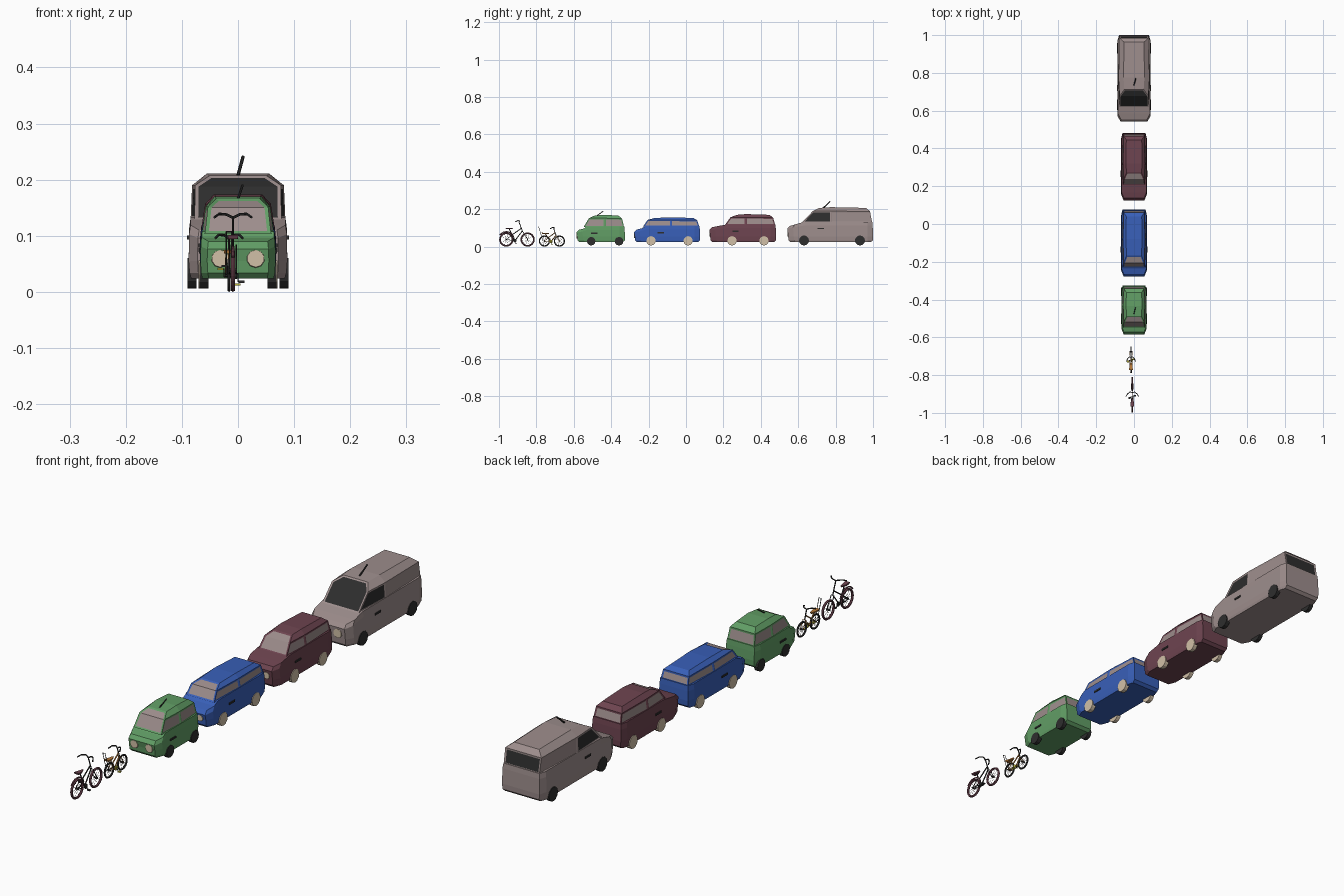
import bpy, bmesh, math
from mathutils import Vector, Matrix

if "Cube" in bpy.data.objects:
    bpy.data.objects.remove(bpy.data.objects["Cube"])


def mat(name, rgb):
    m = bpy.data.materials.new(name)
    m.diffuse_color = (*rgb, 1)
    m.use_nodes = True
    m.node_tree.nodes["Principled BSDF"].inputs["Base Color"].default_value = m.diffuse_color
    return m


GREEN = mat("green paint", (0.12, 0.34, 0.13))
BLUE = mat("blue paint", (0.04, 0.115, 0.48))
MAROON = mat("maroon paint", (0.155, 0.058, 0.08))
MAUVE = mat("mauve grey", (0.34, 0.27, 0.265))
DARK = mat("dark grey", (0.027, 0.027, 0.027))
CREAM = mat("cream", (0.64, 0.53, 0.39))
ORANGE = mat("orange paint", (0.47, 0.19, 0.04))
YELLOW = mat("yellow", (0.55, 0.5, 0.05))


def finish(bm, name, mats):
    me = bpy.data.meshes.new(name)
    bm.to_mesh(me)
    bm.free()
    for m in mats:
        me.materials.append(m)
    ob = bpy.data.objects.new(name, me)
    bpy.context.collection.objects.link(ob)
    return ob


def add_tube(bm, a, b, r, sides=6, r2=None):
    a, b = Vector(a), Vector(b)
    d = b - a
    m = Matrix.Translation((a + b) / 2) @ d.to_track_quat('Z', 'Y').to_matrix().to_4x4()
    bmesh.ops.create_cone(bm, cap_ends=True, segments=sides, radius1=r,
                          radius2=r if r2 is None else r2, depth=d.length, matrix=m)


def tubes(name, paths, r, material, sides=6):
    bm = bmesh.new()
    for p in paths:
        for a, b in zip(p, p[1:]):
            add_tube(bm, a, b, r, sides)
    return finish(bm, name, [material])


def box(name, centre, size, material):
    bm = bmesh.new()
    bmesh.ops.create_cube(bm, size=1, matrix=Matrix.Translation(centre) @ Matrix.Diagonal((*size, 1)))
    return finish(bm, name, [material])


def loft(rings):
    """Stack mirrored rings of (x, y, z) stations running front to back."""
    bm = bmesh.new()
    R = [[[bm.verts.new((s * x, y, z)) for x, y, z in ring] for s in (1, -1)] for ring in rings]
    f = {"side": [], "front": [], "rear": []}
    n = len(rings[0])
    for lo, hi in zip(R, R[1:]):
        f["side"].append([bm.faces.new((lo[s][k], lo[s][k + 1], hi[s][k + 1], hi[s][k]))
                          for k in range(n - 1) for s in (0, 1)])
        for key, k in (("front", 0), ("rear", -1)):
            f[key].append(bm.faces.new((lo[0][k], lo[1][k], hi[1][k], hi[0][k])))
    for ring in (R[0], R[-1]):
        for k in range(n - 1):
            bm.faces.new((ring[0][k], ring[0][k + 1], ring[1][k + 1], ring[1][k]))
    bmesh.ops.recalc_face_normals(bm, faces=bm.faces)
    return bm, f


def car(name, y0, y1, W, zn, zc, yB, yK, yT, zs, zr, yP, sw, wheels, r, paint, glass, tyre, lamp, van=False):
    # lower body with nose, bonnet and tail
    def ring(z, wide, dn, dt, zmid=None):
        zm = zmid or z
        return [(W * wide * .82, y0 + dn, z), (W * wide, y0 + dn + .03, z + (zm - z) * .4),
                (W * wide, yB + .015, zm), (W * wide, y1 - .03, zm), (W * wide * .9, y1 - dt, zm)]
    bm, f = loft([ring(.024, .95, .016, .012), ring(.034, .98, .006, .001), ring(.055, 1, .004, 0),
                  ring(zn - .014, .99, 0, .002, zc - .02), ring(zn, .96, .012, .004, zc)])
    finish(bm, name + "_body", [paint])

    # cabin with inset windows
    bm, f = loft([
        [(W * .88, yB, zc - .004), (W * .96, yP, zc - .004), (W * .86, y1 - .005, zc - .004)],
        [(W * (sw - .06), yK, zs), (W * sw, yP, zs), (W * (sw - .06), y1 - .016, zs - .002)],
        [(W * .58, yT, zr - .004), (W * .63, yP, zr), (W * .6, y1 - .036, zr - .004)]])
    groups = [f["front"], [f["rear"][0]]] + [[q] for q in f["side"][0]]
    for i, g in enumerate(groups):
        bmesh.ops.inset_region(bm, faces=g, thickness=.0065, depth=-.0015, use_even_offset=True)
        for q in g:
            q.material_index = 0 if van and i >= 4 else 1
    finish(bm, name + "_cabin", [paint, glass])

    # wheels
    bm = bmesh.new()
    for y in wheels:
        for s in (1, -1):
            add_tube(bm, (s * (W - .014), y, r + .006), (s * (W + .002), y, r + .006), r, 12)
    finish(bm, name + "_wheels", [tyre])

    # round headlights
    bm = bmesh.new()
    for s in (1, -1):
        p = Vector((s * W * .47, y0 + .012, zn * .66))
        add_tube(bm, p, p + Vector((0, -.012, 0)), lamp, 10, lamp * .85)
    finish(bm, name + "_headlights", [CREAM])

    # door handles
    for s, side in ((1, "right"), (-1, "left")):
        box(f"{name}_{side}_handle", (s * W * .995, yP - .055, zc - .036), (.006, .034, .007), DARK)


car("green_car", -.585, -.326, .067, .09, .108, -.548, -.519, -.488, .152, .17, -.435, .86,
    (-.507, -.358), .023, GREEN, MAUVE, DARK, .018)
car("blue_car", -.278, .076, .068, .09, .111, -.23, -.205, -.168, .143, .157, -.08, .86,
    (-.187, .011), .025, BLUE, MAUVE, CREAM, .014)
car("maroon_car", .125, .482, .068, .103, .119, .208, .238, .272, .157, .174, .32, .86,
    (.246, .417), .025, MAROON, MAUVE, CREAM, .015)
car("van", .542, 1.0, .088, .11, .133, .62, .678, .712, .19, .211, .775, .93,
    (.631, .93), .027, MAUVE, DARK, DARK, .02, True)

# aerials
tubes("van_aerial", [[(0, .735, .208), (.009, .77, .241)]], .003, DARK)
tubes("green_car_aerial", [[(0, -.475, .166), (.008, -.442, .19)]], .0022, DARK)


def wheel(name, x, y, r, t, tyre):
    rad = r - t
    bpy.ops.mesh.primitive_torus_add(major_segments=24, minor_segments=6, major_radius=rad, minor_radius=t,
                                     location=(x, y, r), rotation=(0, math.pi / 2, 0))
    ob = bpy.context.object
    ob.name = name + "_tyre"
    ob.data.materials.append(tyre)
    c = Vector((x, y, r))
    sp = []
    for k in range(5):
        a = math.pi * k / 5
        d = Vector((0, math.cos(a), math.sin(a))) * rad
        sp.append([c - d, c + d])
    tubes(name + "_spokes", sp, .0006, MAUVE, 4)
    tubes(name + "_hub", [[c - Vector((.007, 0, 0)), c + Vector((.007, 0, 0))]], .0035, DARK, 8)


def bicycle(name, x, yr, yf, r, t, crank, seat, head, bar, half, tyre, frame, saddle, pedal):
    """The bicycles face backwards (+y); crank, seat, head and bar are (y, z) points."""
    P = lambda p, dx=0: (x + dx, p[0], p[1])
    wheel(name + "_rear", x, yr, r, t, tyre)
    wheel(name + "_front", x, yf, r, t, tyre)
    low = (head[0] + .005, head[1] - .014)
    mid = ((crank[0] + seat[0]) / 2, (crank[1] + seat[1]) / 2)
    tubes(name + "_frame", [[P(seat), P(crank), P(low)], [P(mid), P(head)]], .0024, frame)
    fork = []
    for s in (-.006, .006):
        fork += [[P(crank, s), P((yr, r), s), P(mid, s)], [P(low, s), P((yf, r), s)]]
    tubes(name + "_forks", fork, .0015, frame)
    # handlebar with swept-back grips
    b = Vector(P(bar))
    tubes(name + "_stem", [[P(low), b]], .0022, DARK)
    bars = [[b] + [b + Vector((s * half * u, v, w)) for u, v, w in
                   ((.35, .004, .006), (.75, -.006, .007), (1, -.02, .001))] for s in (1, -1)]
    tubes(name + "_handlebar", bars, .0024, DARK)
    # saddle
    bm, f = loft([[(.008, seat[0] - .018, seat[1]), (.009, seat[0], seat[1]), (.002, seat[0] + .018, seat[1])],
                  [(.01, seat[0] - .02, seat[1] + .007), (.008, seat[0], seat[1] + .005),
                   (.003, seat[0] + .02, seat[1] + .005)]])
    bmesh.ops.translate(bm, verts=bm.verts, vec=(x, 0, 0))
    finish(bm, name + "_saddle", [saddle])
    # chain wheel, cranks and pedals
    c = Vector(P(crank))
    tubes(name + "_chain_wheel", [[c + Vector((.004, 0, 0)), c + Vector((.007, 0, 0))]], .009, pedal, 12)
    for s, side in ((1, "right"), (-1, "left")):
        e = c + Vector((s * .009, s * .006, -s * .014))
        tubes(f"{name}_{side}_crank", [[c, c + Vector((s * .009, 0, 0)), e]], .0014, DARK)
        box(f"{name}_{side}_pedal", e + Vector((s * .006, 0, 0)), (.011, .009, .004), pedal)


bicycle("large_bicycle", -.009, -.961, -.847, .038, .0045, (-.915, .032), (-.945, .094), (-.88, .098),
        (-.893, .132), .033, MAROON, DARK, MAROON, DARK)
bicycle("small_bicycle", -.016, -.757, -.677, .03, .0035, (-.722, .027), (-.752, .068), (-.7, .075),
        (-.707, .095), .024, DARK, ORANGE, ORANGE, YELLOW)

# large bicycle rear mudguard and carrier
arc = [(-.009, -.961 + .042 * math.cos(a), .038 + .042 * math.sin(a))
       for a in [math.pi * (.1 + .07 * k) for k in range(11)]]
arc = [(x, max(y, -.998), z) for x, y, z in arc]
tubes("large_bicycle_mudguard", [arc], .003, MAROON)

# small bicycle tall back rest
tubes("small_bicycle_back_rest", [[(-.016 + s, -.765, .03), (-.016 + s, -.788, .107)] for s in (-.005, .005)]
      + [[(-.021, -.788, .107), (-.011, -.788, .107)]], .0012, DARK)
